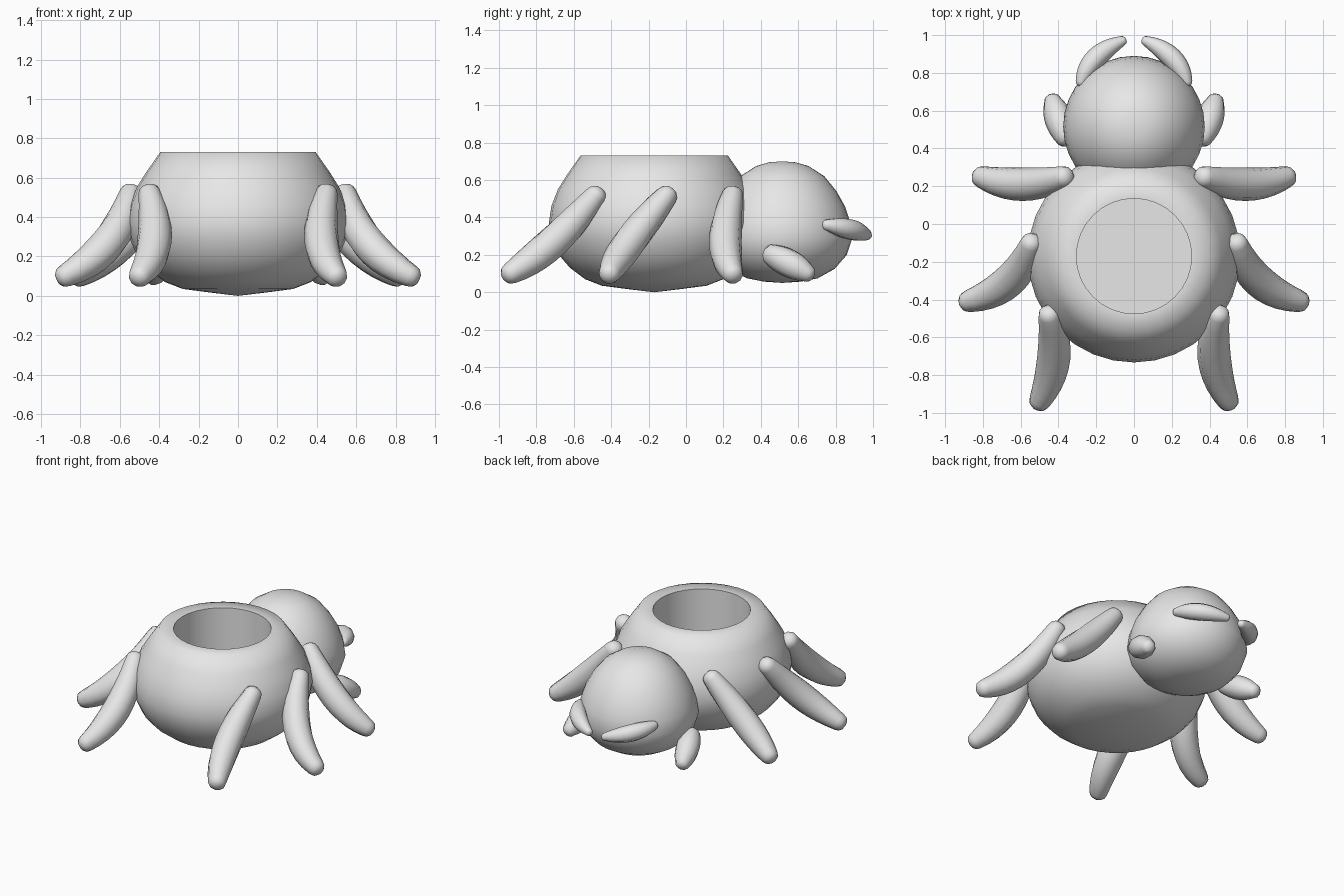
import bpy, bmesh, math
from mathutils import Vector

cube = bpy.data.objects.get("Cube")
if cube:
    bpy.data.objects.remove(cube, do_unlink=True)

grey = bpy.data.materials.new("plain_grey")
grey.use_nodes = True
grey.diffuse_color = (0.8, 0.8, 0.8, 1)
grey.node_tree.nodes["Principled BSDF"].inputs["Base Color"].default_value = (0.8, 0.8, 0.8, 1)


def finish(name, bm, angle):
    bmesh.ops.remove_doubles(bm, verts=bm.verts, dist=0.0005)
    bmesh.ops.recalc_face_normals(bm, faces=bm.faces)
    mesh = bpy.data.meshes.new(name)
    bm.to_mesh(mesh)
    bm.free()
    mesh.materials.append(grey)
    obj = bpy.data.objects.new(name, mesh)
    bpy.context.collection.objects.link(obj)
    bpy.ops.object.select_all(action="DESELECT")
    obj.select_set(True)
    bpy.context.view_layer.objects.active = obj
    bpy.ops.object.shade_smooth_by_angle(angle=math.radians(angle))


def bridge(bm, rings):
    n = len(rings[0])
    for a, b in zip(rings, rings[1:]):
        for i in range(n):
            j = (i + 1) % n
            bm.faces.new((a[i], a[j], b[j], b[i]))


def lathe(name, profile, y, sides):
    """Revolve (radius, height) points about a vertical axis."""
    bm = bmesh.new()
    rings = []
    for r, z in profile:
        turn = [math.tau * i / sides for i in range(sides)]
        rings.append([bm.verts.new((r * math.sin(t), y - r * math.cos(t), z)) for t in turn])
    bridge(bm, rings)
    finish(name, bm, 65)


def limb(name, points, radii, side, sides=10, steps=10):
    """Rounded tapering tube through three points."""
    a, b, c = (Vector((p[0] * side, p[1], p[2])) for p in points)
    ctrl = b * 2 - (a + c) / 2
    bm = bmesh.new()
    rings = []

    def ring(centre, direction, r):
        u = direction.cross(Vector((0, 0, 1))).normalized()
        v = u.cross(direction)
        rings.append([bm.verts.new(centre + r * (u * math.cos(t) + v * math.sin(t)))
                      for t in (math.tau * i / sides for i in range(sides))])

    # rounded start, body of the tube, rounded tip
    first, last = (ctrl - a).normalized(), (c - ctrl).normalized()
    for k in (0, 0.5, 0.85):
        ring(a - first * radii[0] * 0.8 * math.sqrt(1 - k * k), first, radii[0] * k)
    for i in range(steps + 1):
        t = i / steps
        pos = a * (1 - t) ** 2 + ctrl * 2 * t * (1 - t) + c * t * t
        tangent = ((ctrl - a) * (1 - t) + (c - ctrl) * t).normalized()
        mid = 2 * radii[1] - (radii[0] + radii[2]) / 2
        r = radii[0] * (1 - t) ** 2 + mid * 2 * t * (1 - t) + radii[2] * t * t
        ring(pos, tangent, r)
    for k in (0.85, 0.5, 0):
        ring(c + last * radii[2] * 0.8 * math.sqrt(1 - k * k), last, radii[2] * k)
    bridge(bm, rings)
    finish(name, bm, 65)


# hollow pot body with a rim and a flat floor inside
lathe("pot_body", [(0, 0), (0.15, 0.018), (0.28, 0.035), (0.37, 0.07), (0.45, 0.13),
                   (0.51, 0.2), (0.55, 0.29), (0.563, 0.37), (0.55, 0.46), (0.515, 0.55),
                   (0.465, 0.63), (0.395, 0.73), (0.305, 0.73), (0.305, 0.15), (0, 0.15)],
      -0.17, 32)

# egg-shaped head
lathe("head", [(0, 0.05), (0.1, 0.057), (0.19, 0.075), (0.28, 0.125), (0.345, 0.2),
               (0.375, 0.29), (0.362, 0.38), (0.335, 0.46), (0.29, 0.54), (0.225, 0.62),
               (0.14, 0.675), (0.07, 0.695), (0, 0.7)], 0.515, 32)

# paired limbs: three points and three radii each
limbs = {
    "front_leg": ([(0.45, -0.48, 0.52), (0.425, -0.71, 0.27), (0.5, -0.94, 0.1)],
                  (0.058, 0.088, 0.058)),
    "middle_leg": ([(0.545, -0.1, 0.52), (0.66, -0.3, 0.27), (0.88, -0.41, 0.1)],
                   (0.058, 0.088, 0.058)),
    "rear_leg": ([(0.37, 0.25, 0.52), (0.59, 0.21, 0.27), (0.81, 0.25, 0.1)],
                 (0.058, 0.088, 0.058)),
    "feeler": ([(0.36, 0.46, 0.2), (0.4, 0.56, 0.15), (0.43, 0.65, 0.1)],
               (0.06, 0.075, 0.048)),
    "fang": ([(0.28, 0.75, 0.36), (0.2, 0.88, 0.335), (0.06, 0.97, 0.305)],
             (0.03, 0.055, 0.026)),
}
for name, (points, radii) in limbs.items():
    limb("left_" + name, points, radii, 1)
    limb("right_" + name, points, radii, -1)
